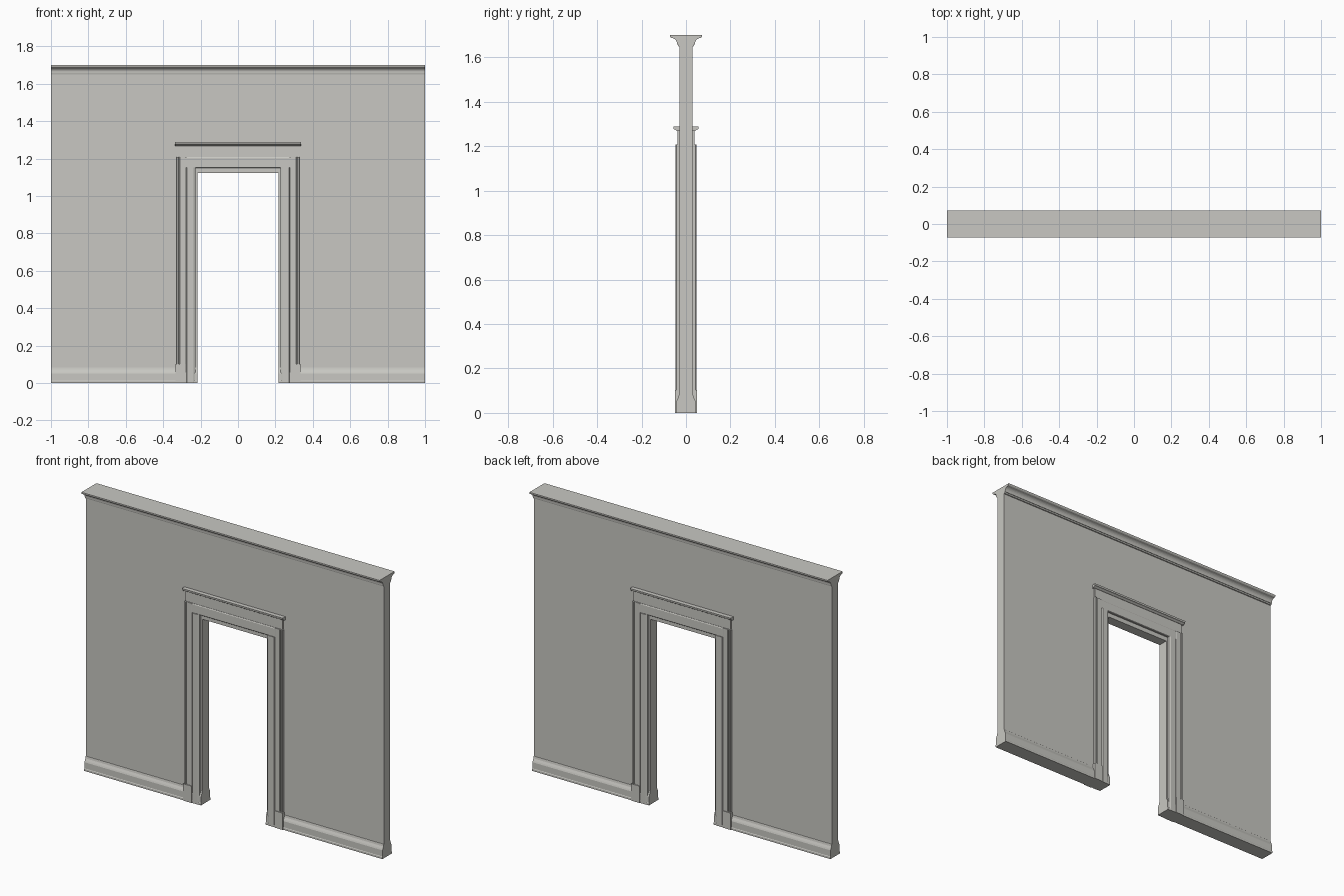
import bpy, bmesh, math

if "Cube" in bpy.data.objects:
    bpy.data.objects.remove(bpy.data.objects["Cube"])

mat = bpy.data.materials.new("warm_grey_plaster")
mat.diffuse_color = (0.58, 0.575, 0.54, 1)
mat.use_nodes = True
mat.node_tree.nodes["Principled BSDF"].inputs["Base Color"].default_value = mat.diffuse_color


def prism(name, pts, axis, a, b, mirror=(False, False)):
    """Extrude a profile: axis 'x' takes (y, z) points, axis 'z' takes (x, y) points."""
    bm = bmesh.new()
    place = (lambda p, t: (t, p[0], p[1])) if axis == 'x' else (lambda p, t: (p[0], p[1], t))
    lo = [bm.verts.new(place(p, a)) for p in pts]
    hi = [bm.verts.new(place(p, b)) for p in pts]
    bm.faces.new(lo)
    bm.faces.new(hi)
    n = len(pts)
    for i in range(n):
        j = (i + 1) % n
        bm.faces.new((lo[i], lo[j], hi[j], hi[i]))
    bmesh.ops.recalc_face_normals(bm, faces=bm.faces)
    me = bpy.data.meshes.new(name)
    bm.to_mesh(me)
    bm.free()
    me.materials.append(mat)
    ob = bpy.data.objects.new(name, me)
    bpy.context.collection.objects.link(ob)
    if any(mirror):
        m = ob.modifiers.new("mirror", 'MIRROR')
        m.use_axis = (mirror[0], mirror[1], False)
        m.use_clip = False
        m.use_mirror_merge = False
    return ob


# Wall with skirting and crown moulding in one profile, front half then mirrored
W = 0.03
skirting = [(0.045, 0), (0.045, 0.012), (0.043, 0.015), (0.043, 0.052),
            (0.040, 0.060), (0.034, 0.072), (0.032, 0.082), (W, 0.084)]
cove = [(0.066 - 0.026 * math.cos(math.radians(t)), 1.661 + 0.026 * math.sin(math.radians(t)))
        for t in range(0, 91, 15)]
crown = [(W, 1.648), (0.035, 1.650), (0.037, 1.658), (0.040, 1.658)] + cove + \
        [(0.070, 1.690), (0.072, 1.693), (0.072, 1.70)]
half = skirting + crown
wall = prism("wall", half + [(-y, z) for y, z in reversed(half)], 'x', -1, 1)

# Doorway opening
cutter = prism("doorway_cutter", [(-0.2, -0.2), (0.2, -0.2), (0.2, 1.123), (-0.2, 1.123)],
               'x', -0.217, 0.217)
cutter.hide_render = True
cutter.hide_viewport = True
cut = wall.modifiers.new("doorway", 'BOOLEAN')
cut.operation = 'DIFFERENCE'
cut.solver = 'EXACT'
cut.object = cutter

# Door trim, repeated on both sides and both faces
B = 0.02   # trim is sunk slightly into the wall
both = (True, True)
prism("outer_casing", [(0.278, -B), (0.278, -0.042), (0.282, -0.044), (0.309, -0.044),
                       (0.312, -0.040), (0.316, -0.040), (0.318, -0.047), (0.326, -0.047),
                       (0.329, -0.043), (0.329, -B)], 'z', 0.09, 1.208, both)
prism("inner_casing", [(0.228, -B), (0.228, -0.041), (0.237, -0.046), (0.239, -0.0465),
                       (0.273, -0.0465), (0.278, -0.040), (0.278, -B)],
      'z', 0, 1.152, both)
prism("plinth_block", [(0.278, -B), (0.278, -0.049), (0.334, -0.049), (0.334, -B)],
      'z', 0, 0.102, both)

# Head of the door frame
back = (False, True)
prism("head_casing", [(-B, 1.15), (-0.040, 1.15), (-0.043, 1.153), (-0.043, 1.203),
                      (-0.040, 1.208), (-B, 1.208)], 'x', -0.285, 0.285, back)
prism("frieze_board", [(-B, 1.206), (-0.038, 1.206), (-0.038, 1.272), (-B, 1.272)],
      'x', -0.325, 0.325, back)
prism("head_cap", [(-B, 1.268), (-0.040, 1.268), (-0.048, 1.274), (-0.055, 1.277),
                   (-0.056, 1.288), (-B, 1.288)], 'x', -0.338, 0.338, back)
